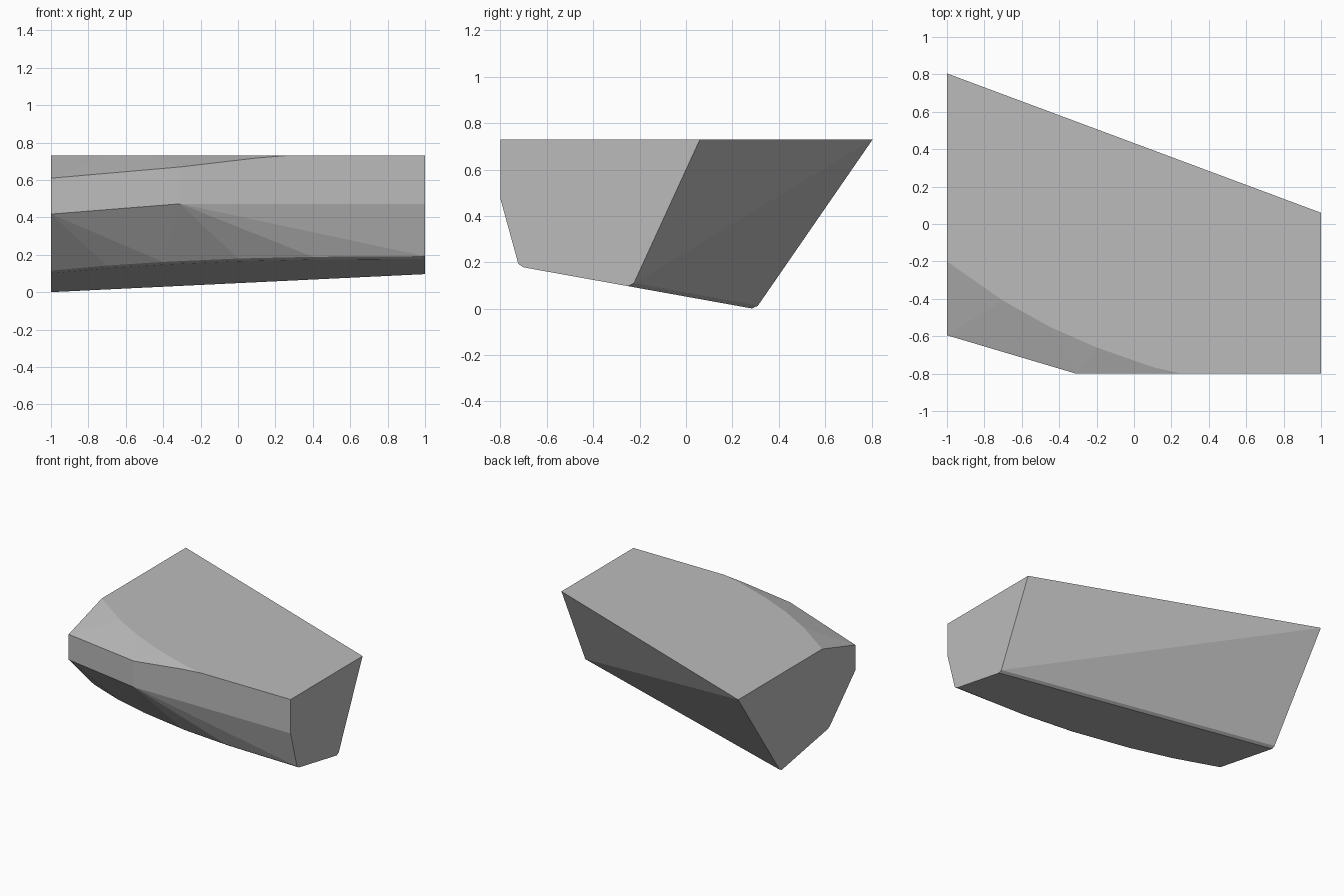
import bpy
import bmesh
import math

cube = bpy.data.objects.get("Cube")
if cube:
    bpy.data.objects.remove(cube, do_unlink=True)

# Plain grey material
grey = bpy.data.materials.new("plain grey")
grey.use_nodes = True
colour = (0.5, 0.5, 0.5, 1)
grey.diffuse_color = colour
grey.node_tree.nodes["Principled BSDF"].inputs["Base Color"].default_value = colour

TOP = 0.73


def base_z(y):
    """Height of the sloping underside."""
    return 0.052 - 0.18 * y


points = []

# Flat top: straight back edge, right corner and curved front cut
top_outline = [(-1, 0.805), (1, 0.06), (1, -0.8), (0.25, -0.8), (0.1, -0.765),
               (-0.2, -0.66), (-0.45, -0.55), (-0.7, -0.41), (-1, -0.2)]
points += [(x, y, TOP) for x, y in top_outline]

# Upright front band: upper and lower rims
points += [(-1, -0.595, 0.61), (-0.31, -0.8, 0.67), (0.1, -0.8, 0.718)]
points += [(-1, -0.595, 0.418), (-0.31, -0.8, 0.473), (1, -0.8, 0.473)]

# Curved front edge of the underside, with a narrow bevel
for x, y in [(-1, -0.27), (-0.7, -0.42), (-0.4, -0.53),
             (0, -0.63), (0.4, -0.68), (1, -0.7)]:
    points += [(x, y, base_z(y)), (x, y - 0.023, base_z(y) + 0.015)]

# Straight back edge of the underside, with the same bevel
for x, y in [(-1, 0.285), (1, -0.25)]:
    points += [(x, y, base_z(y)), (x, y + 0.025, base_z(y) + 0.012)]

# Skin the outlines into one faceted solid
bm = bmesh.new()
for p in points:
    bm.verts.new(p)
hull = bmesh.ops.convex_hull(bm, input=bm.verts)
loose = [v for v in bm.verts if not v.link_faces]
bmesh.ops.delete(bm, geom=loose, context='VERTS')
bmesh.ops.dissolve_limit(bm, angle_limit=math.radians(0.5),
                         verts=bm.verts, edges=bm.edges)
bmesh.ops.recalc_face_normals(bm, faces=bm.faces)

mesh = bpy.data.meshes.new("faceted_block")
bm.to_mesh(mesh)
bm.free()
mesh.materials.append(grey)
block = bpy.data.objects.new("faceted_block", mesh)
bpy.context.collection.objects.link(block)
